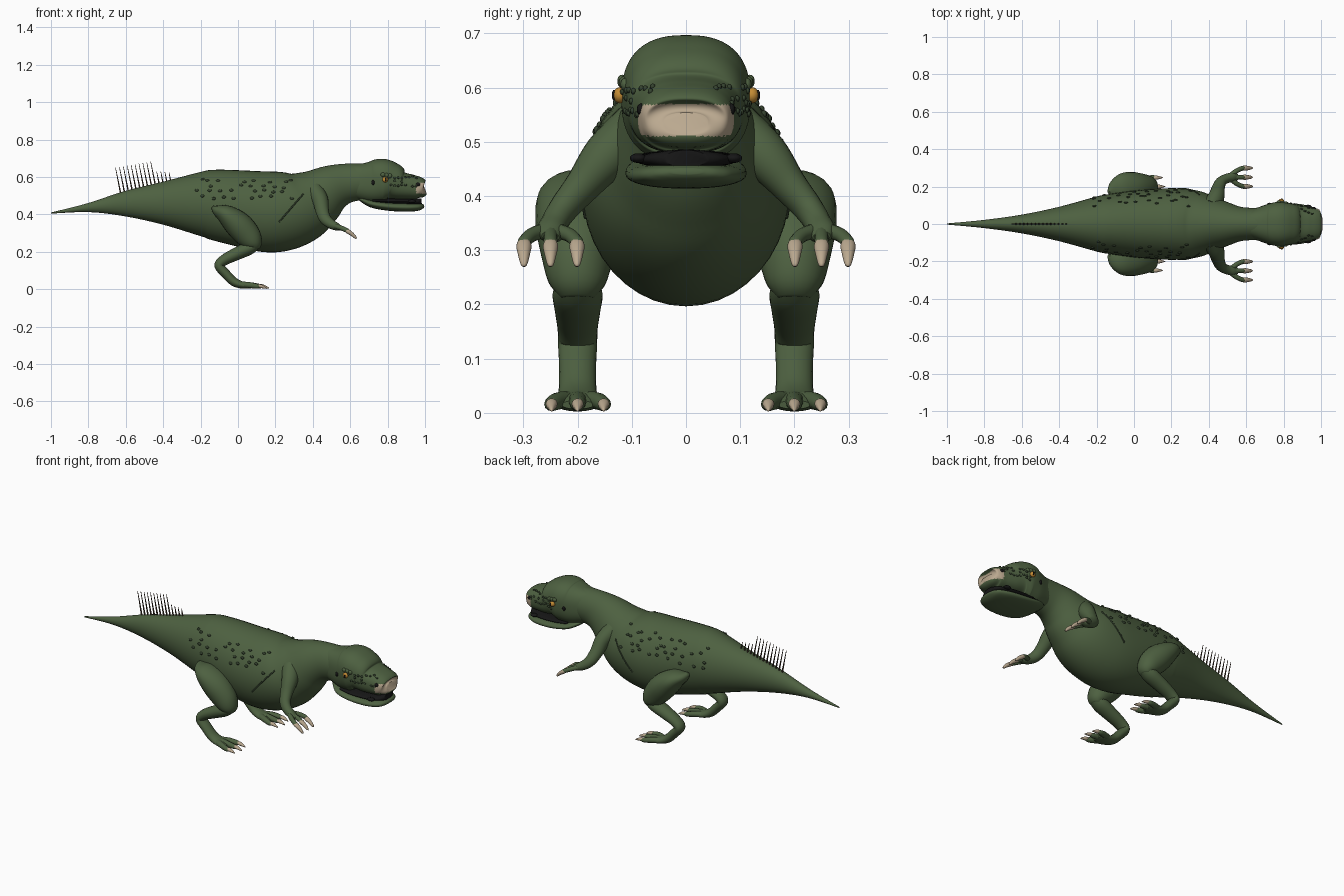
import bpy, bmesh, math, random
from mathutils import Vector

random.seed(4)
if "Cube" in bpy.data.objects:
    bpy.data.objects.remove(bpy.data.objects["Cube"])


def material(name, rgb):
    m = bpy.data.materials.new(name)
    m.use_nodes = True
    m.diffuse_color = (*rgb, 1)
    m.node_tree.nodes["Principled BSDF"].inputs["Base Color"].default_value = (*rgb, 1)
    return m


GREEN = material("hide green", (.075, .118, .052))
DARK = material("scale dark green", (.035, .055, .028))
PALE = material("claw ivory", (.50, .40, .28))
BLACK = material("mouth black", (.008, .008, .008))
AMBER = material("eye amber", (.55, .26, .035))
BROWN = material("spine brown", (.07, .045, .03))


def finish(name, bm, mats):
    bmesh.ops.recalc_face_normals(bm, faces=bm.faces)
    me = bpy.data.meshes.new(name)
    bm.to_mesh(me)
    bm.free()
    ob = bpy.data.objects.new(name, me)
    bpy.context.collection.objects.link(ob)
    for m in mats:
        me.materials.append(m)
    bpy.ops.object.select_all(action='DESELECT')
    ob.select_set(True)
    bpy.context.view_layer.objects.active = ob
    bpy.ops.object.shade_smooth_by_angle(angle=math.radians(50))
    return ob


def spline(rows, steps):
    """Catmull-Rom through rows of any width."""
    out = []
    for i in range(len(rows) - 1):
        a, b, c, d = (rows[max(0, min(len(rows) - 1, i + k))] for k in (-1, 0, 1, 2))
        for s in range(steps):
            t = s / steps
            out.append([q + t / 2 * (r - p + t * (2 * p - 5 * q + 4 * r - u + t * (3 * (q - r) + u - p)))
                        for p, q, r, u in zip(a, b, c, d)])
    return out + [list(rows[-1])]


def add_tube(bm, rows, n=16, steps=5, power=1.0):
    """Loft ellipses (x, y, z, side radius, up radius) along a smooth path."""
    pts = spline(rows, steps)
    cs = [Vector(p[:3]) for p in pts]
    side, rings = Vector((0, 1, 0)), []
    for i, p in enumerate(pts):
        t = (cs[min(i + 1, len(cs) - 1)] - cs[max(i - 1, 0)]).normalized()
        side = (side - t * side.dot(t)).normalized()
        up = t.cross(side)
        ring = []
        for k in range(n):
            a = math.tau * k / n
            c, s = math.cos(a), math.sin(a)
            c, s = (math.copysign(abs(v) ** power, v) for v in (c, s))
            ring.append(bm.verts.new(cs[i] + side * c * max(p[3], .001) + up * s * max(p[4], .001)))
        rings.append(ring)
    for r, q in zip(rings, rings[1:]):
        for k in range(n):
            bm.faces.new((r[k], r[k - 1], q[k - 1], q[k]))
    bm.faces.new(rings[0])
    bm.faces.new(rings[-1])


def tube(name, rows, mats, **kw):
    bm = bmesh.new()
    add_tube(bm, rows, **kw)
    return finish(name, bm, mats)


def hull(name, rows, mats, **kw):
    """Rows of x, bottom, top, half width."""
    return tube(name, [(x, 0, (b + t) / 2, w, (t - b) / 2) for x, b, t, w in rows], mats, **kw)


def blob(bm, at, size):
    r = bmesh.ops.create_uvsphere(bm, u_segments=10, v_segments=7, radius=1)
    for v in r["verts"]:
        v.co = Vector(at) + v.co * Vector(size)


def blobs(name, items, mat):
    bm = bmesh.new()
    for at, size in items:
        blob(bm, at, size)
    return finish(name, bm, [mat])


def mirrored(rows, s):
    return [(r[0], r[1] * s, *r[2:]) for r in rows]


# Torso, neck and tail in one hull
body = hull("body", [
    (-1, .404, .410, .003), (-.8, .412, .46, .022), (-.6, .388, .525, .05),
    (-.4, .345, .575, .092), (-.2, .285, .628, .147), (-.13, .265, .64, .16),
    (0, .232, .637, .178), (.15, .198, .63, .19), (.25, .207, .63, .19),
    (.34, .25, .635, .178), (.42, .325, .648, .145), (.5, .41, .666, .115),
    (.58, .46, .672, .09), (.68, .48, .672, .085)], [GREEN], n=40)

# Skull with ivory nose patch
head = hull("head", [
    (.6, .50, .67, .07), (.66, .475, .674, .088), (.72, .458, .686, .108),
    (.775, .462, .697, .119), (.825, .47, .675, .112), (.87, .477, .63, .103),
    (.93, .478, .612, .092), (.97, .48, .598, .085), (.99, .49, .575, .072),
    (1, .515, .555, .04)], [GREEN, PALE], n=64, power=.8, steps=10)
for f in head.data.polygons:
    if f.center.x > .952 and .511 < f.center.z < .57 - .3 * abs(f.center.y) ** 2:
        f.material_index = 1

# Lower jaw and dark mouth
hull("lower_jaw", [
    (.65, .475, .495, .05), (.71, .438, .478, .1), (.8, .42, .466, .112),
    (.9, .414, .462, .105), (.96, .419, .46, .085), (.985, .43, .457, .06),
    (.995, .44, .452, .03)], [GREEN], n=32, power=.85)
hull("mouth_interior", [
    (.72, .46, .485, .085), (.8, .455, .485, .1), (.9, .45, .485, .094),
    (.96, .45, .486, .07), (.982, .453, .485, .04)], [BLACK], n=24)

# Face details on both sides
SIDES = ((1, "left"), (-1, "right"))
for s, side in SIDES:
    blobs(side + "_eye", [((.787, s * .122, .586), (.016, .013, .015))], AMBER)
    blobs(side + "_pupil", [((.79, s * .133, .586), (.005, .004, .01))], BLACK)
    blobs(side + "_face_holes", [((.962, s * .083, .56), (.012, .008, .011)),
                                 ((.722, s * .108, .57), (.01, .006, .013)),
                                 ((.93, s * .088, .47), (.022, .016, .009))], BLACK)
    blobs(side + "_brow", [((.775 + k * .018, s * (.118 - k * .003), .612 - k * .003),
                            (.013, .009, .012)) for k in range(3)], GREEN)

# Scales sit on the surface where a sideways ray meets it
bpy.context.view_layer.update()


def on_surface(ob, x, z, s):
    hit, at, normal, _ = ob.ray_cast(Vector((x, s, z)), Vector((0, -s, 0)))
    return at if hit else None


for s, side in SIDES:
    spots = []
    for i in range(10):
        for j in range(4):
            x = -.2 + i * .055 + random.uniform(-.02, .02)
            z = .49 + j * .03 + random.uniform(-.01, .01)
            at = on_surface(body, x, z, s)
            if at and random.random() < .8:
                spots.append((at, (.011, .006, .008)))
    blobs(side + "_flank_scales", spots, DARK)
    spots = []
    for i in range(9):
        for j in range(3):
            at = on_surface(head, .8 + i * .019, .555 + j * .021 + random.uniform(-.006, .006), s)
            if at and random.random() < .8:
                spots.append((at, (.008, .005, .006)))
    blobs(side + "_snout_scales", spots, DARK)
    # Long flank scar
    path = [on_surface(body, .22 + .13 * t / 8, .36 + .15 * t / 8, s) for t in range(9)]
    tube(side + "_scar", [(*p, .004, .004) for p in path if p], [DARK], n=8, steps=2)

# Legs, feet, arms and hands
for s, side in SIDES:
    tube(side + "_thigh", mirrored([
        (-.135, .17, .438, .012, .01), (-.11, .178, .42, .055, .03),
        (-.06, .187, .395, .085, .055), (0, .195, .345, .083, .072),
        (.055, .2, .285, .066, .068), (.085, .2, .24, .052, .048),
        (.092, .2, .212, .03, .02)], s), [GREEN], n=24)
    tube(side + "_shin", mirrored([
        (.105, .2, .245, .035, .025), (.06, .2, .22, .046, .036),
        (-.01, .2, .188, .042, .034), (-.075, .2, .155, .037, .029),
        (-.1, .2, .125, .036, .026), (-.065, .2, .082, .034, .025),
        (-.025, .2, .042, .035, .024), (.015, .2, .024, .04, .02),
        (.055, .2, .018, .044, .015), (.08, .2, .015, .03, .008)], s), [GREEN], n=20)
    tube(side + "_arm", mirrored([
        (.41, .09, .525, .05, .05), (.44, .145, .475, .045, .043),
        (.45, .19, .42, .033, .036), (.465, .225, .378, .027, .031),
        (.495, .243, .35, .025, .026), (.53, .25, .333, .026, .02),
        (.555, .25, .325, .016, .01)], s), [GREEN], n=20)
    toes, toe_claws, fingers, finger_claws = (bmesh.new() for _ in range(4))
    for k in (-1, 0, 1):
        y, ahead = .2 + k * .048, .012 * (1 - abs(k))
        add_tube(toes, mirrored([
            (.015, .2 + k * .015, .025, .02, .016), (.06, .2 + k * .036, .022, .017, .016),
            (.1 + ahead, y, .016, .014, .013), (.118 + ahead, y, .014, .007, .007)], s), n=12)
        add_tube(toe_claws, mirrored([
            (.1 + ahead, y, .018, .009, .008), (.12 + ahead, y, .016, .011, .01),
            (.145 + ahead, y, .008, .005, .005), (.155 + ahead, y, .003, .001, .001)], s), n=12)
        y = .25 + k * .049
        add_tube(fingers, mirrored([
            (.515, .25 + k * .008, .338, .014, .014), (.55, .25 + k * .035, .328, .013, .013),
            (.582, y, .314, .012, .012), (.592, y, .309, .007, .007)], s), n=12)
        add_tube(finger_claws, mirrored([
            (.572, y, .318, .008, .008), (.588, y, .309, .014, .012),
            (.612, y, .292, .011, .01), (.63, y, .274, .006, .006),
            (.632, y, .27, .001, .001)], s), n=12)
    finish(side + "_toes", toes, [GREEN])
    finish(side + "_toe_claws", toe_claws, [PALE])
    finish(side + "_fingers", fingers, [GREEN])
    finish(side + "_finger_claws", finger_claws, [PALE])

# Row of thin tail spines, short ones toward the back
spines = bmesh.new()
for i in range(14):
    x = -.625 + i * .0205
    base = .50 + (x + .625) * .27
    tall = .15 - i * .002 if i < 10 else .075 - (i - 10) * .008
    add_tube(spines, [(x, 0, base, .005, .005), (x - tall * .2, 0, base + tall, .0015, .0015)],
             n=6, steps=1)
finish("tail_spines", spines, [BROWN])
